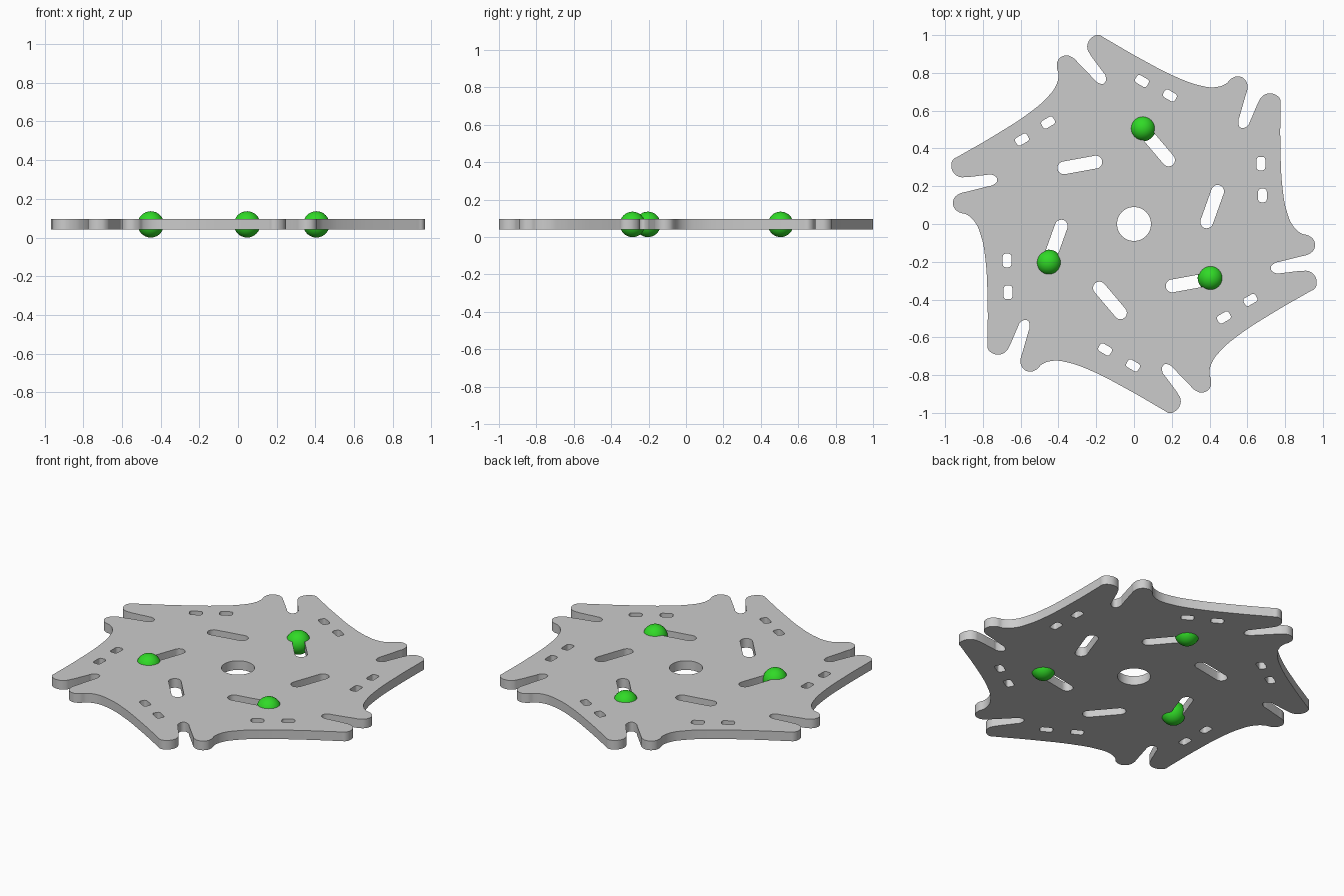
import bpy, bmesh
from math import sin, cos, pi, radians, atan2

if "Cube" in bpy.data.objects:
    bpy.data.objects.remove(bpy.data.objects["Cube"])

Z = 0.068        # mid height
THICK = 0.055
BALL_R = 0.068


def rot(p, a):
    return (p[0] * cos(a) - p[1] * sin(a), p[0] * sin(a) + p[1] * cos(a))


def add_poly(cu, pts):
    sp = cu.splines.new('POLY')
    sp.points.add(len(pts) - 1)
    for q, (x, y) in zip(sp.points, pts):
        q.co = (x, y, 0, 1)
    sp.use_cyclic_u = True


def stadium(a, b, r, n=10):
    t = atan2(b[1] - a[1], b[0] - a[0])
    pts = []
    for c, t0 in ((b, t - pi / 2), (a, t + pi / 2)):
        for i in range(n + 1):
            w = t0 + pi * i / n
            pts.append((c[0] + r * cos(w), c[1] + r * sin(w)))
    return pts


def rounded_rect(c, hx, hy, r, ang, n=4):
    pts = []
    for k, (sx, sy) in enumerate(((1, 1), (-1, 1), (-1, -1), (1, -1))):
        for i in range(n + 1):
            w = k * pi / 2 + i * pi / 2 / n
            p = rot((sx * (hx - r) + r * cos(w), sy * (hy - r) + r * sin(w)), ang)
            pts.append((c[0] + p[0], c[1] + p[1]))
    return pts


cu = bpy.data.curves.new("plate", 'CURVE')
cu.dimensions = '2D'
cu.fill_mode = 'BOTH'
cu.extrude = THICK / 2

# Plate outline: one arm, repeated six times
arm = [(.775, .631), (.775, .60), (.775, .42), (.788, .175), (.81, .063),
       (.842, -.010), (.888, -.051), (.925, -.062), (.955, -.092),
       (.953, -.134), (.920, -.162), (.890, -.170), (.775, -.199),
       (.748, -.206), (.724, -.235), (.755, -.262), (.780, -.260),
       (.895, -.248), (.922, -.249), (.950, -.266), (.967, -.305), (.958, -.341)]
outline = [rot(p, -k * pi / 3) for k in range(6) for p in arm]
sp = cu.splines.new('BEZIER')
sp.bezier_points.add(len(outline) - 1)
for q, (x, y) in zip(sp.bezier_points, outline):
    q.co = (x, y, 0)
for q in sp.bezier_points:
    q.handle_left_type = q.handle_right_type = 'AUTO'
sp.use_cyclic_u = True
sp.resolution_u = 6

# Centre hole
add_poly(cu, [(.09 * cos(2 * pi * i / 48), .09 * sin(2 * pi * i / 48)) for i in range(48)])

# Six long slots
for k in range(6):
    add_poly(cu, stadium(rot((.443, .173), k * pi / 3), rot((.385, .011), k * pi / 3), .034))

# Pairs of small rounded holes near each edge (long axis follows the edge)
holes = [(90, (.672, .320), (.680, .151)), (-30, (.042, .757), (.190, .680)),
         (30, (-.455, .537), (-.593, .447)), (90, (-.672, -.193), (-.667, -.362)),
         (-30, (-.153, -.664), (-.005, -.749)), (30, (.476, -.495), (.616, -.402))]
for ang, *centres in holes:
    for c in centres:
        add_poly(cu, rounded_rect(c, .036, .023, .015, radians(ang)))

plate = bpy.data.objects.new("plate", cu)
bpy.context.collection.objects.link(plate)
bpy.context.view_layer.update()
bpy.context.view_layer.objects.active = plate
plate.select_set(True)
bpy.ops.object.convert(target='MESH')
plate = bpy.context.view_layer.objects.active
plate.name = "plate"
bm = bmesh.new()
bm.from_mesh(plate.data)
bmesh.ops.remove_doubles(bm, verts=bm.verts, dist=1e-5)
bmesh.ops.recalc_face_normals(bm, faces=bm.faces)
bm.to_mesh(plate.data)
bm.free()
plate.location.z = Z
bpy.ops.object.shade_smooth_by_angle(angle=radians(35))

# Three green balls set in the slots
green = bpy.data.materials.new("green")
green.diffuse_color = (.03, .70, .02, 1)
green.use_nodes = True
green.node_tree.nodes["Principled BSDF"].inputs["Base Color"].default_value = green.diffuse_color
for i, (x, y) in enumerate([(.047, .506), (.405, -.286), (-.451, -.204)]):
    bpy.ops.mesh.primitive_uv_sphere_add(segments=32, ring_count=16, radius=BALL_R, location=(x, y, Z))
    ball = bpy.context.object
    ball.name = f"ball_{i + 1}"
    ball.data.materials.append(green)
    bpy.ops.object.shade_smooth()
